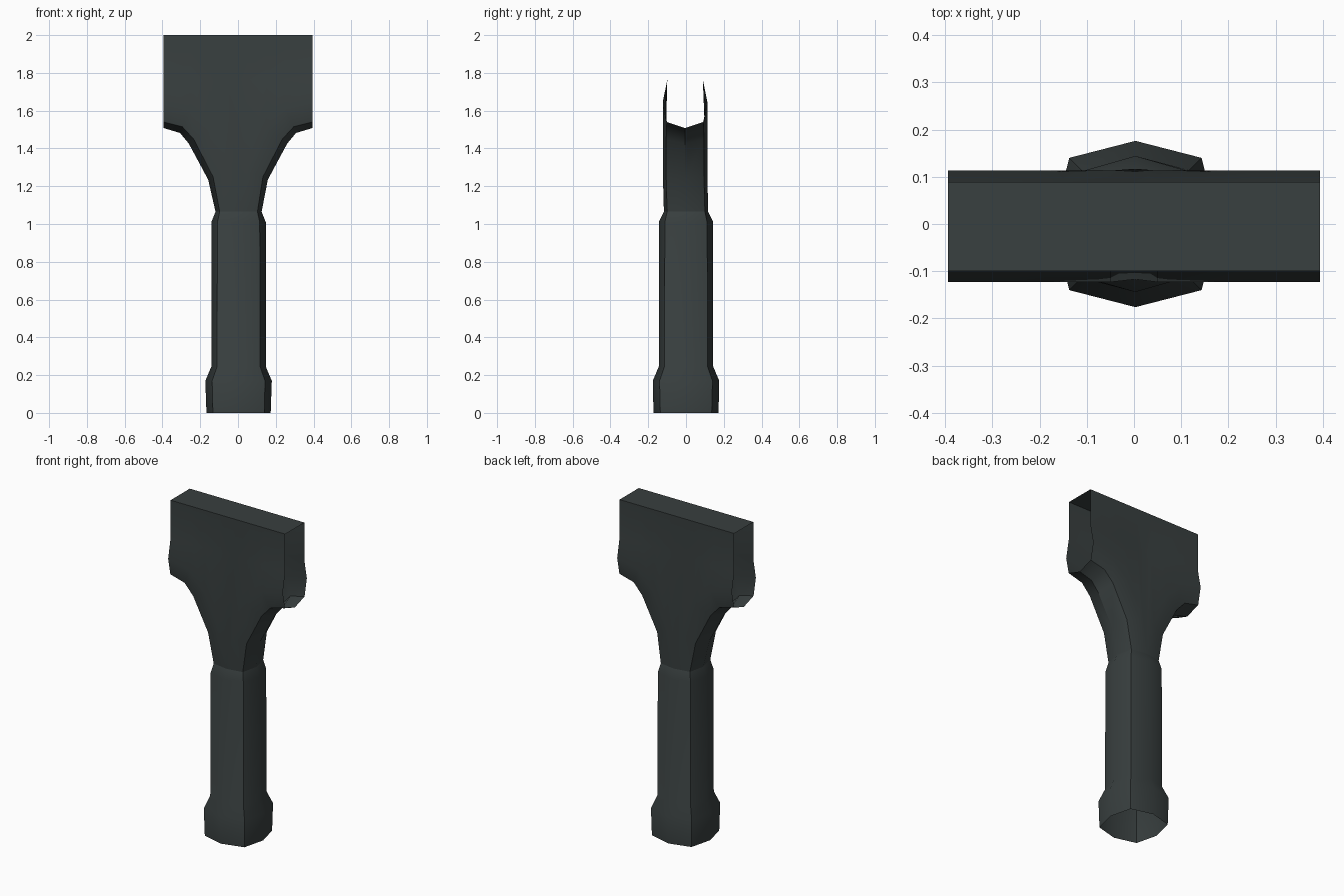
import bpy, bmesh

if "Cube" in bpy.data.objects:
    bpy.data.objects.remove(bpy.data.objects["Cube"])

mat = bpy.data.materials.new("dark_grey")
mat.diffuse_color = (0.04, 0.05, 0.05, 1)
mat.use_nodes = True
mat.node_tree.nodes["Principled BSDF"].inputs["Base Color"].default_value = mat.diffuse_color


def finish(name, bm):
    bmesh.ops.remove_doubles(bm, verts=bm.verts, dist=0.0005)
    bmesh.ops.recalc_face_normals(bm, faces=bm.faces)
    me = bpy.data.meshes.new(name)
    bm.to_mesh(me)
    bm.free()
    me.materials.append(mat)
    ob = bpy.data.objects.new(name, me)
    bpy.context.collection.objects.link(ob)
    bpy.ops.object.select_all(action='DESELECT')
    ob.select_set(True)
    bpy.context.view_layer.objects.active = ob
    bpy.ops.object.shade_smooth_by_angle(angle=0.6)
    return ob


def skin(bm, rows, closed=False):
    grid = [[bm.verts.new(p) for p in row] for row in rows]
    n = len(grid[0])
    for a, b in zip(grid, grid[1:]):
        for i in range(n if closed else n - 1):
            k = (i + 1) % n
            bm.faces.new((a[i], a[k], b[k], b[i]))


# Eight-sided shaft with a wider foot, open at the bottom
def ring(z, rx, ry, d):
    e = d if z < 1.05 else 0.1
    pts = [(rx, 0), (d, e), (0, ry), (-d, e), (-rx, 0), (-d, -e), (0, -ry), (d, -e)]
    return [(x + 0.003, y, z) for x, y in pts]


bm = bmesh.new()
skin(bm, [ring(0, 0.17, 0.172, 0.136),
          ring(0.17, 0.176, 0.176, 0.14),
          ring(0.245, 0.144, 0.144, 0.114),
          ring(1.01, 0.144, 0.144, 0.112),
          ring(1.065, 0.122, 0.117, 0.1)], closed=True)
finish("shaft", bm)

# Flared head: one quarter as lines running from the neck to the open end
under = [(0.122, 0, 1.065), (0.158, 0, 1.235), (0.26, 0, 1.425), (0.307, 0, 1.482), (0.394, 0, 1.508)]
corner = [(0.1, 0.1, 1.065), (0.132, 0.1, 1.25), (0.235, 0.1, 1.45), (0.295, 0.098, 1.515), (0.394, 0.096, 1.54)]
bulge = [(0, 0.117, 1.065), (0.05, 0.118, 1.28), (0.15, 0.118, 1.5), (0.25, 0.118, 1.61), (0.394, 0.118, 1.645)]
fold = [(x, 0.094, 1.765) for x in (0, 0.05, 0.15, 0.25, 0.394)]
top = [(x, 0.094, 2.0) for x, _, _ in fold]
ridge = [(x, 0, 2.0) for x, _, _ in fold]

bm = bmesh.new()
for sx in (1, -1):
    for sy in (1, -1):
        skin(bm, [[(x * sx, y * sy, z) for x, y, z in row]
                  for row in (under, corner, bulge, fold, top, ridge)])
for v in bm.verts:
    if v.co.z > 1.1:
        v.co.y -= 0.005
    else:
        v.co.x += 0.003
finish("flared_head", bm)
